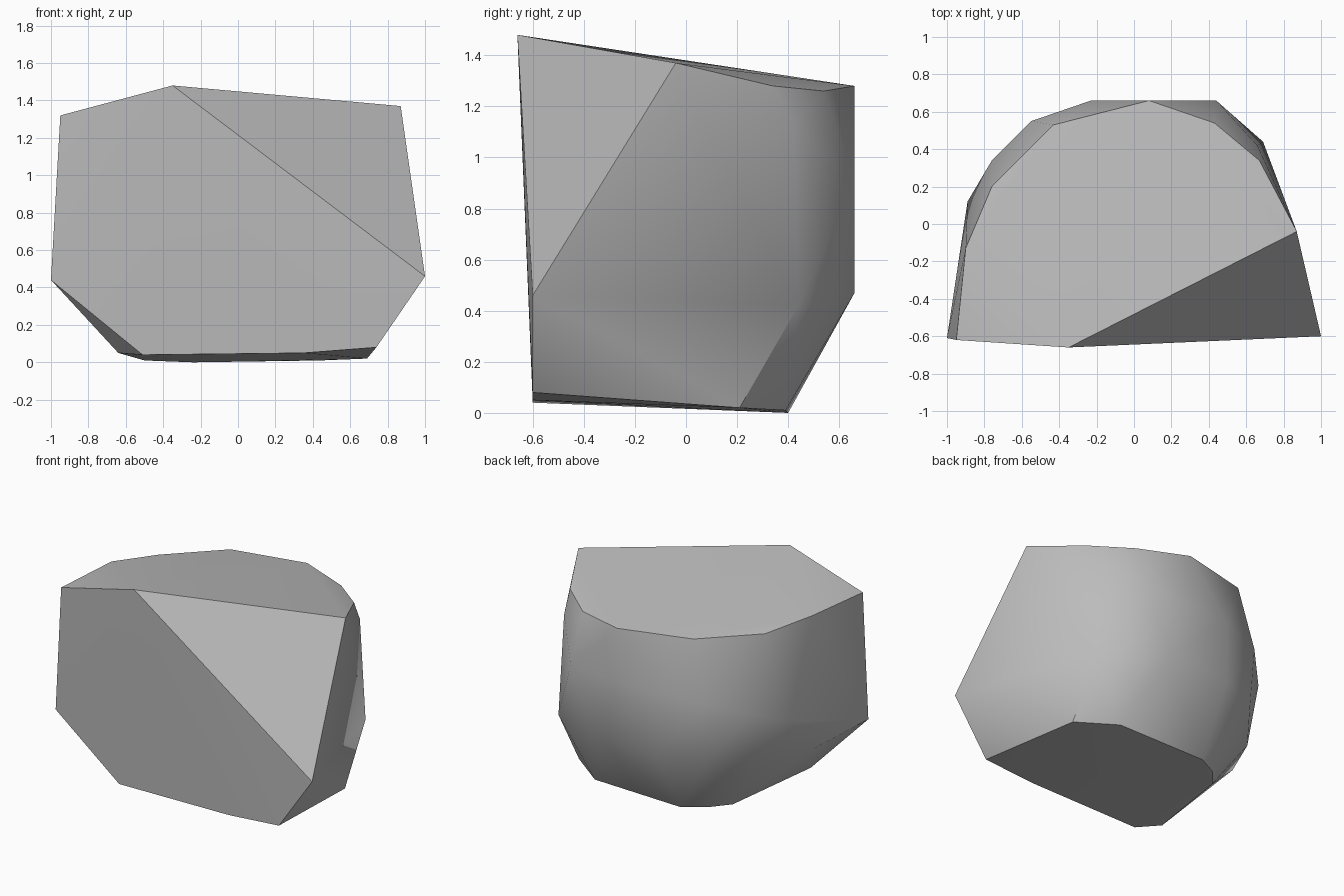
import bpy
import bmesh
import math

default_cube = bpy.data.objects.get("Cube")
if default_cube:
    bpy.data.objects.remove(default_cube, do_unlink=True)


def make_material(name, colour):
    material = bpy.data.materials.new(name)
    material.use_nodes = True
    material.diffuse_color = colour
    shader = next(n for n in material.node_tree.nodes if n.type == "BSDF_PRINCIPLED")
    shader.inputs["Base Color"].default_value = colour
    shader.inputs["Roughness"].default_value = 0.8
    return material


def make_hull(name, rings, material, sharp_angle):
    """Wrap a convex chunk of stone around rings of corner points."""
    bm = bmesh.new()
    for ring in rings:
        for corner in ring:
            bm.verts.new(corner)
    result = bmesh.ops.convex_hull(bm, input=list(bm.verts))
    unused = set(result["geom_interior"]) | set(result["geom_unused"])
    loose = [v for v in unused if isinstance(v, bmesh.types.BMVert)]
    bmesh.ops.delete(bm, geom=loose, context="VERTS")
    bmesh.ops.recalc_face_normals(bm, faces=list(bm.faces))
    mesh = bpy.data.meshes.new(name)
    bm.to_mesh(mesh)
    bm.free()
    mesh.materials.append(material)
    stone = bpy.data.objects.new(name, mesh)
    bpy.context.collection.objects.link(stone)
    bpy.ops.object.select_all(action="DESELECT")
    stone.select_set(True)
    bpy.context.view_layer.objects.active = stone
    bpy.ops.object.shade_smooth_by_angle(angle=math.radians(sharp_angle))
    return stone


# Rim of the sloping top, from the front left round the back
top_rim = [
    (-.95, -.62, 1.32), (-.35, -.66, 1.48), (.87, -.04, 1.37),
    (.67, .34, 1.28), (.43, .54, 1.26), (.08, .66, 1.28),
    (-.43, .53, 1.29), (-.76, .2, 1.29), (-.9, -.13, 1.33),
]

# Bulge of the rounded back
shoulder = [
    (.66, .42, 1.13), (.44, .66, .92), (-.23, .66, .9),
    (-.55, .55, .87), (-.76, .34, .77), (-.89, .12, .67),
]

# Widest corners, where the sides start to taper in
waist = [
    (-1, -.61, .44), (1, -.6, .46), (.69, .44, .42), (.25, .66, .47),
    (-.23, .66, .47), (-.53, .53, .45), (-.7, .3, .32), (-.92, -.11, .4),
]

# Flat underside
base = [
    (-.51, -.6, .04), (.35, -.6, .05), (.74, -.6, .08), (.69, .21, .02),
    (.44, .39, .01), (-.24, .4, 0), (-.4, .31, .01), (-.5, .19, .01),
    (-.64, -.48, .05),
]

stone_grey = make_material("stone_grey", (.5, .5, .5, 1))
make_hull("rock_chunk", [top_rim, shoulder, waist, base], stone_grey, 30)
